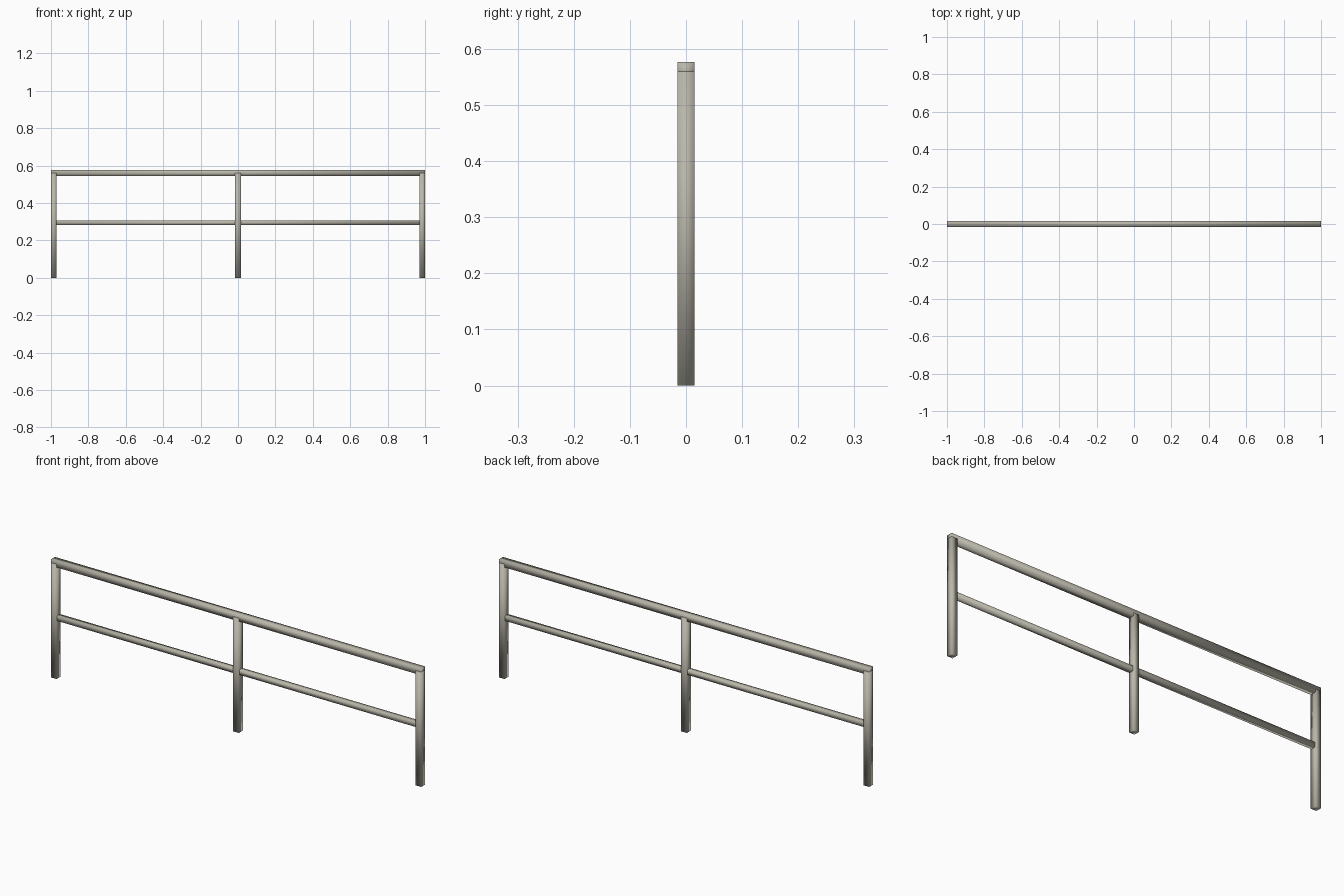
import bpy

cube = bpy.data.objects.get("Cube")
if cube:
    bpy.data.objects.remove(cube, do_unlink=True)

steel = bpy.data.materials.new("warm grey metal")
steel.use_nodes = True
colour = (0.49, 0.47, 0.40, 1)
steel.diffuse_color = colour
steel.node_tree.nodes["Principled BSDF"].inputs["Base Color"].default_value = colour


def bar(name, low, high):
    """Square bar between two corners, with soft shading over its edges."""
    size = [b - a for a, b in zip(low, high)]
    centre = [(a + b) / 2 for a, b in zip(low, high)]
    bpy.ops.mesh.primitive_cube_add(size=1, location=centre)
    obj = bpy.context.object
    obj.name = name
    obj.scale = size
    bpy.ops.object.transform_apply(location=False, rotation=False, scale=True)
    obj.data.materials.append(steel)
    bpy.ops.object.shade_smooth()


# Upright posts, a hair thicker than the top rail they lap over
R = 0.0152
for name, x in (("right_post", R - 1), ("middle_post", 0), ("left_post", 1 - R)):
    bar(name, (x - R, -R, 0), (x + R, R, 0.56))

# Long handrail on top and a thinner rail at mid height
bar("top_rail", (-0.9998, -0.015, 0.545), (0.9998, 0.015, 0.577))
bar("middle_rail", (-0.985, -0.012, 0.283), (0.985, 0.012, 0.307))
